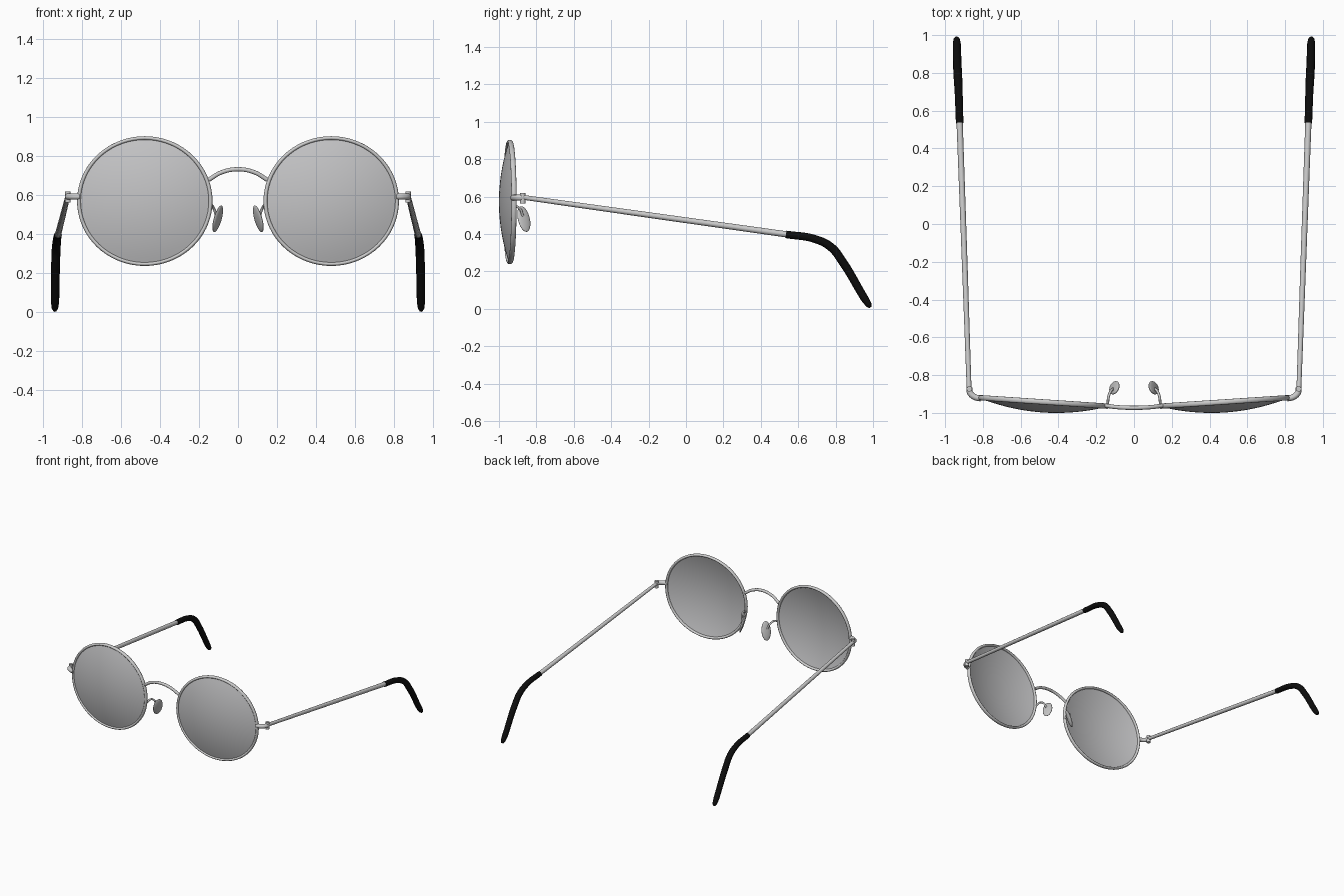
import bpy, bmesh, math
from mathutils import Matrix, Vector

cube = bpy.data.objects.get("Cube")
if cube:
    bpy.data.objects.remove(cube, do_unlink=True)


def material(name, rgb):
    m = bpy.data.materials.new(name)
    m.use_nodes = True
    m.diffuse_color = (*rgb, 1)
    m.node_tree.nodes["Principled BSDF"].inputs["Base Color"].default_value = (*rgb, 1)
    return m


METAL = material("silver metal", (0.6, 0.6, 0.6))
LENS = material("grey lens", (0.55, 0.55, 0.56))
PAD = material("clear pad", (0.55, 0.55, 0.55))
BLACK = material("black plastic", (0.004, 0.004, 0.004))


def finish(obj, mat, angle=50):
    obj.data.materials.clear()
    obj.data.materials.append(mat)
    bpy.ops.object.select_all(action="DESELECT")
    obj.select_set(True)
    bpy.context.view_layer.objects.active = obj
    bpy.ops.object.shade_smooth_by_angle(angle=math.radians(angle))
    return obj


def mesh_object(name, bm, mat, matrix=Matrix()):
    bm.transform(matrix)
    bmesh.ops.recalc_face_normals(bm, faces=bm.faces)
    data = bpy.data.meshes.new(name)
    bm.to_mesh(data)
    bm.free()
    obj = bpy.data.objects.new(name, data)
    bpy.context.collection.objects.link(obj)
    return finish(obj, mat)


def tube(name, points, radius, mat, side=1, taper=None):
    """Round wire through the points, mirrored in x by side."""
    curve = bpy.data.curves.new(name, "CURVE")
    curve.dimensions = "3D"
    curve.bevel_depth = radius
    curve.bevel_resolution = 4
    curve.resolution_u = 10
    curve.use_fill_caps = True
    spline = curve.splines.new("BEZIER")
    spline.bezier_points.add(len(points) - 1)
    for i, (bp, (x, y, z)) in enumerate(zip(spline.bezier_points, points)):
        bp.co = (side * x, y, z)
        bp.handle_left_type = bp.handle_right_type = "AUTO"
        bp.radius = taper[i] if taper else 1
    obj = bpy.data.objects.new(name, curve)
    bpy.context.collection.objects.link(obj)
    bpy.ops.object.select_all(action="DESELECT")
    obj.select_set(True)
    bpy.context.view_layer.objects.active = obj
    bpy.ops.object.convert(target="MESH")
    return finish(bpy.context.object, mat)


def spin_profile(profile, steps, closed):
    """Revolve (radius, depth) points about the y axis."""
    bm = bmesh.new()
    verts = [bm.verts.new((r, y, 0)) for r, y in profile]
    pairs = list(zip(verts, verts[1:] + verts[:1])) if closed else list(zip(verts, verts[1:]))
    edges = [bm.edges.new(p) for p in pairs]
    bmesh.ops.spin(bm, geom=verts + edges, cent=(0, 0, 0), axis=(0, 1, 0),
                   angle=math.tau, steps=steps)
    bmesh.ops.remove_doubles(bm, verts=bm.verts, dist=0.0001)
    return bm


RX, RZ = 0.338, 0.323      # rim centreline
DOME, THICK = 0.053, 0.006  # lens bulge and thickness

for label, s in (("left", 1), ("right", -1)):
    # Eye frame: slightly wide circle, swept back at the outside
    place = (Matrix.Translation((s * 0.478, -0.942, 0.571))
             @ Matrix.Rotation(s * math.radians(3.8), 4, "Z")
             @ Matrix.Diagonal((1, 1, RZ / RX, 1)))
    section = [(RX + 0.010 * math.cos(a), 0.014 * math.sin(a))
               for a in (math.tau * k / 12 for k in range(12))]
    mesh_object(label + "_rim", spin_profile(section, 72, True), METAL, place)

    # Domed lens, front and back skins
    radii = [RX * k / 10 for k in range(11)]
    front = [(r, -DOME * (1 - (r / RX) ** 2) - THICK / 2) for r in radii]
    back = [(r, y + THICK) for r, y in reversed(front)]
    mesh_object(label + "_lens", spin_profile(front + back, 72, False), LENS, place)

    # End piece wrapping round to the hinge
    tube(label + "_end_piece", [(0.81, -0.924, 0.594), (0.845, -0.915, 0.594),
                                (0.868, -0.893, 0.594), (0.872, -0.868, 0.594)],
         0.016, METAL, s)

    # Hinge barrel
    bm = bmesh.new()
    bmesh.ops.create_cone(bm, cap_ends=True, segments=20, radius1=0.014, radius2=0.014,
                          depth=0.056)
    mesh_object(label + "_hinge", bm, METAL, Matrix.Translation((s * 0.872, -0.873, 0.592)))

    # Temple arm
    tube(label + "_temple", [(0.873, -0.872, 0.596), (0.898, -0.16, 0.496),
                             (0.924, 0.56, 0.395)],
         0.015, METAL, s, [0.85, 1, 1.1])

    # Ear tip bending down behind the ear
    tube(label + "_ear_tip", [(0.923, 0.535, 0.398), (0.928, 0.69, 0.373),
                              (0.932, 0.775, 0.330), (0.935, 0.835, 0.255),
                              (0.938, 0.955, 0.055), (0.939, 0.977, 0.022),
                              (0.939, 0.986, 0.008)],
         0.021, BLACK, s, [0.95, 1, 1.08, 1.08, 1, 0.8, 0.4])

    # Nose pad: flattened oval leaning towards the nose
    up = Vector((-s * 0.018, -0.015, 0.07)).normalized()
    rear = Vector((-s * 0.5, 0.87, 0))
    rear = (rear - up * rear.dot(up)).normalized()
    across = rear.cross(up)
    turn = Matrix((across, rear, up)).transposed().to_4x4()
    bm = bmesh.new()
    bmesh.ops.create_uvsphere(bm, u_segments=24, v_segments=16, radius=1)
    mesh_object(label + "_nose_pad", bm, PAD,
                Matrix.Translation((s * 0.104, -0.867, 0.48)) @ turn
                @ Matrix.Diagonal((0.011, 0.037, 0.072, 1)))

    # Wire holding the pad
    tube(label + "_pad_arm", [(0.139, -0.958, 0.535), (0.135, -0.915, 0.548),
                              (0.125, -0.888, 0.535), (0.110, -0.872, 0.495)],
         0.007, METAL, s)

# Arched bridge
tube("bridge", [(-0.15, -0.962, 0.680), (-0.085, -0.970, 0.718), (0, -0.973, 0.734),
                (0.085, -0.970, 0.718), (0.15, -0.962, 0.680)], 0.011, METAL)
